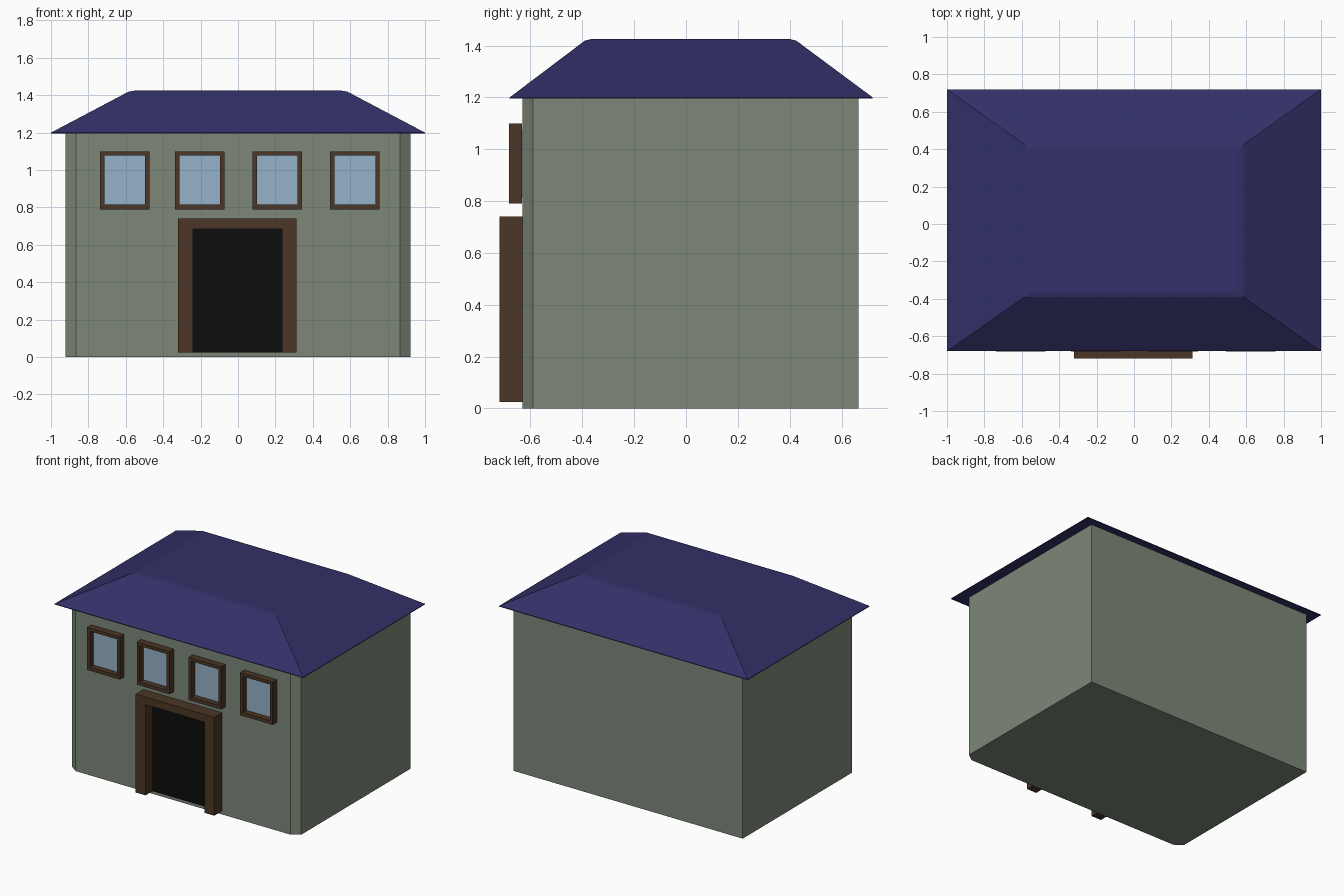
import bpy, bmesh

if "Cube" in bpy.data.objects:
    bpy.data.objects.remove(bpy.data.objects["Cube"])


def material(name, rgb):
    m = bpy.data.materials.new(name)
    m.diffuse_color = (*rgb, 1)
    m.use_nodes = True
    m.node_tree.nodes["Principled BSDF"].inputs["Base Color"].default_value = m.diffuse_color
    return m


WALL = material("grey green wall", (0.205, 0.245, 0.19))
ROOF = material("navy roof", (0.032, 0.030, 0.138))
WOOD = material("dark brown wood", (0.070, 0.037, 0.019))
GLASS = material("pale blue glass", (0.305, 0.445, 0.578))
BLACK = material("black doorway", (0.004, 0.004, 0.004))


def finish(bm, name, mat):
    bmesh.ops.recalc_face_normals(bm, faces=bm.faces)
    me = bpy.data.meshes.new(name)
    bm.to_mesh(me)
    bm.free()
    me.materials.append(mat)
    ob = bpy.data.objects.new(name, me)
    bpy.context.collection.objects.link(ob)
    return ob


def loft(name, rings, mat):
    """Closed solid through successive rings of points."""
    bm = bmesh.new()
    loops = [[bm.verts.new(p) for p in ring] for ring in rings]
    bm.faces.new(loops[0])
    bm.faces.new(loops[-1])
    for a, b in zip(loops, loops[1:]):
        for i in range(len(a)):
            j = (i + 1) % len(a)
            bm.faces.new((a[i], a[j], b[j], b[i]))
    return finish(bm, name, mat)


def rect(x, y0, y1, z):
    return [(-x, y0, z), (x, y0, z), (x, y1, z), (-x, y1, z)]


def front_prism(name, outline, y0, y1, mat):
    """Extrude an (x, z) outline along y."""
    return loft(name, [[(x, y, z) for x, z in outline] for y in (y0, y1)], mat)


def box_outline(x0, x1, z0, z1):
    return [(x0, z0), (x1, z0), (x1, z1), (x0, z1)]


# Walls with chamfered front corners
plan = [(-0.865, -0.63), (0.865, -0.63), (0.922, -0.59),
        (0.922, 0.665), (-0.922, 0.665), (-0.922, -0.59)]
loft("walls", [[(x, y, z) for x, y in plan] for z in (0, 1.2)], WALL)

# Hipped roof with a thin eave and a softened top edge
loft("roof", [rect(1.0, -0.68, 0.72, 1.195), rect(1.0, -0.68, 0.72, 1.20),
              rect(0.585, -0.39, 0.425, 1.419), rect(0.55, -0.365, 0.40, 1.425)], ROOF)

# Upper windows: four-sided frame around a recessed pane
for i, x in enumerate((-0.605, -0.205, 0.21, 0.625)):
    bm = bmesh.new()
    outer = box_outline(x - 0.132, x + 0.132, 0.79, 1.10)
    inner = box_outline(x - 0.109, x + 0.109, 0.815, 1.077)
    v = [[bm.verts.new((px, y, pz)) for px, pz in o]
         for o, y in ((outer, -0.632), (outer, -0.682), (inner, -0.682), (inner, -0.632))]
    for k in range(4):
        a, b = v[k], v[(k + 1) % 4]
        for s in range(4):
            t = (s + 1) % 4
            bm.faces.new((a[s], a[t], b[t], b[s]))
    finish(bm, f"window_frame_{i + 1}", WOOD)
    front_prism(f"window_pane_{i + 1}", box_outline(x - 0.109, x + 0.109, 0.815, 1.077),
                -0.639, -0.631, GLASS)

# Doorway: U-shaped surround and dark opening
front_prism("door_surround",
            [(-0.32, 0.025), (-0.24, 0.025), (-0.24, 0.685), (0.235, 0.685),
             (0.235, 0.025), (0.313, 0.025), (0.313, 0.74), (-0.32, 0.74)],
            -0.72, -0.63, WOOD)
front_prism("door_opening", box_outline(-0.24, 0.235, 0.025, 0.685), -0.639, -0.631, BLACK)
